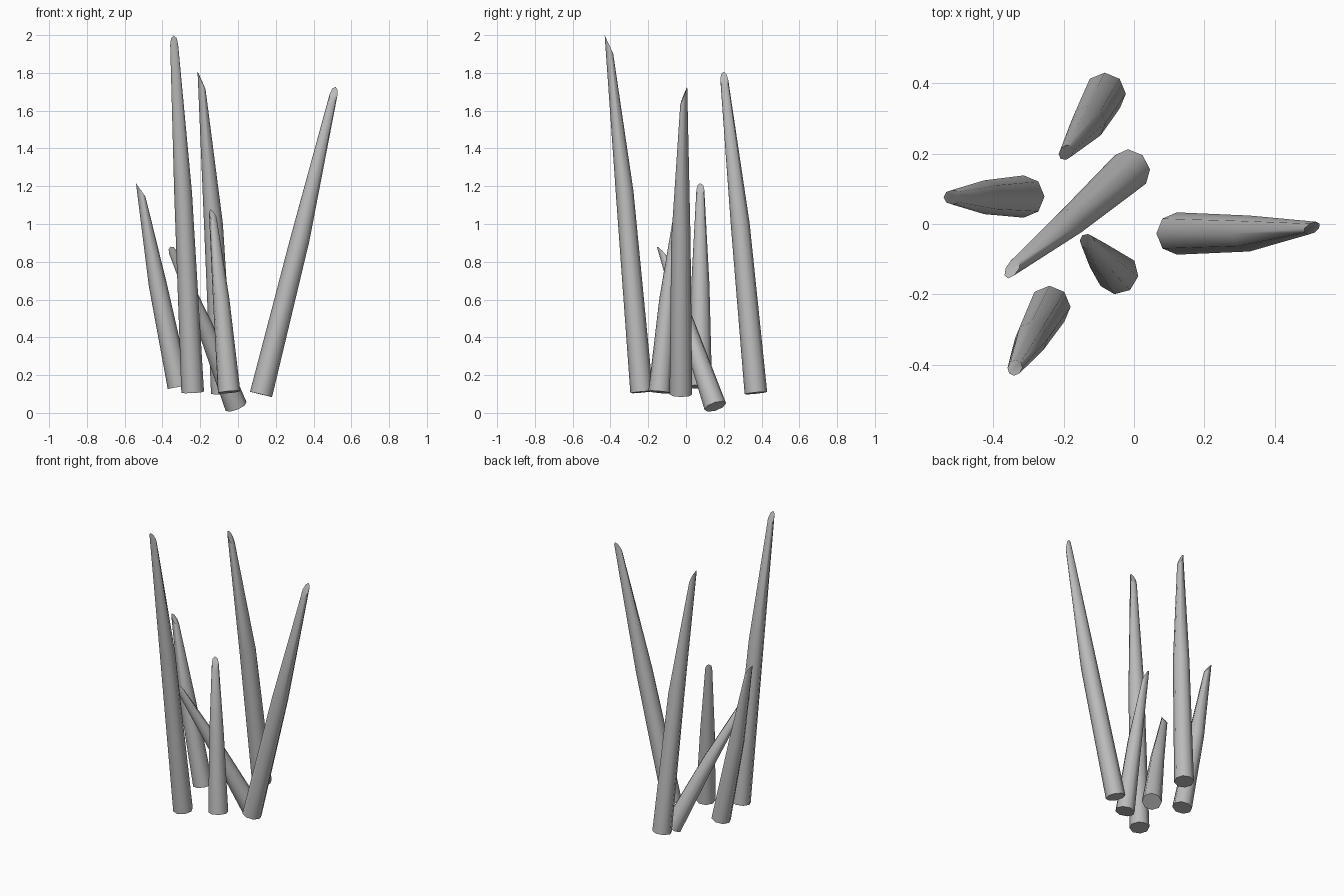
import bpy, bmesh, math
from mathutils import Vector

cube = bpy.data.objects.get("Cube")
if cube:
    bpy.data.objects.remove(cube, do_unlink=True)

SIDES = 8

# Single plain grey
grey = bpy.data.materials.new("plain grey")
grey.use_nodes = True
colour = (0.5, 0.5, 0.5, 1)
grey.diffuse_color = colour
grey.node_tree.nodes["Principled BSDF"].inputs["Base Color"].default_value = colour


def spike(name, base, mid, tip, facing, mid_radius, cut):
    """Tapered shaft through three rings; the tip ring is a steep slanted cut."""
    base, mid, tip = Vector(base), Vector(mid), Vector(tip)
    axis = (tip - base).normalized()
    front = Vector((*facing, 0))
    front = (front - axis * front.dot(axis)).normalized()
    side = axis.cross(front)
    # Each ring: centre, half-axis towards the cut, half-axis sideways
    rings = [
        (base, front * 0.06, side * 0.06),
        (mid, front * mid_radius, side * mid_radius),
        (tip, front * 0.018 - axis * cut, side * 0.021),
    ]
    bm = bmesh.new()
    loops = []
    for centre, u, v in rings:
        angles = [math.tau * i / SIDES for i in range(SIDES)]
        loops.append([bm.verts.new(centre + u * math.cos(a) + v * math.sin(a)) for a in angles])
    for low, high in zip(loops, loops[1:]):
        for i in range(SIDES):
            j = (i + 1) % SIDES
            bm.faces.new((low[i], low[j], high[j], high[i]))
    bm.faces.new(reversed(loops[0]))
    bm.faces.new(loops[-1])
    mesh = bpy.data.meshes.new(name)
    bm.to_mesh(mesh)
    bm.free()
    mesh.materials.append(grey)
    obj = bpy.data.objects.new(name, mesh)
    bpy.context.collection.objects.link(obj)
    bpy.ops.object.select_all(action="DESELECT")
    obj.select_set(True)
    bpy.context.view_layer.objects.active = obj
    bpy.ops.object.shade_smooth_by_angle(angle=math.radians(60))


# Tall spikes
spike("front_tall_spike", (-0.24, -0.235, 0.11), (-0.291, -0.325, 1.17),
      (-0.338, -0.408, 1.95), (0, 1), 0.047, 0.05)
spike("left_tall_spike", (0.122, -0.027, 0.098), (0.328, -0.027, 0.92),
      (0.505, -0.012, 1.68), (0, -1), 0.051, 0.048)
spike("back_tall_spike", (-0.083, 0.37, 0.105), (-0.13, 0.287, 1.0),
      (-0.193, 0.203, 1.76), (1, 0), 0.05, 0.048)

# Short spikes
spike("right_short_spike", (-0.313, 0.078, 0.138), (-0.425, 0.076, 0.68),
      (-0.515, 0.076, 1.18), (1, 0), 0.048, 0.04)
spike("leaning_short_spike", (-0.01, 0.155, 0.034), (-0.18, 0.005, 0.47),
      (-0.345, -0.125, 0.85), (0, 1), 0.042, 0.04)
spike("middle_short_spike", (-0.047, -0.14, 0.11), (-0.089, -0.098, 0.6),
      (-0.132, -0.05, 1.04), (0.6, -0.8), 0.044, 0.04)
